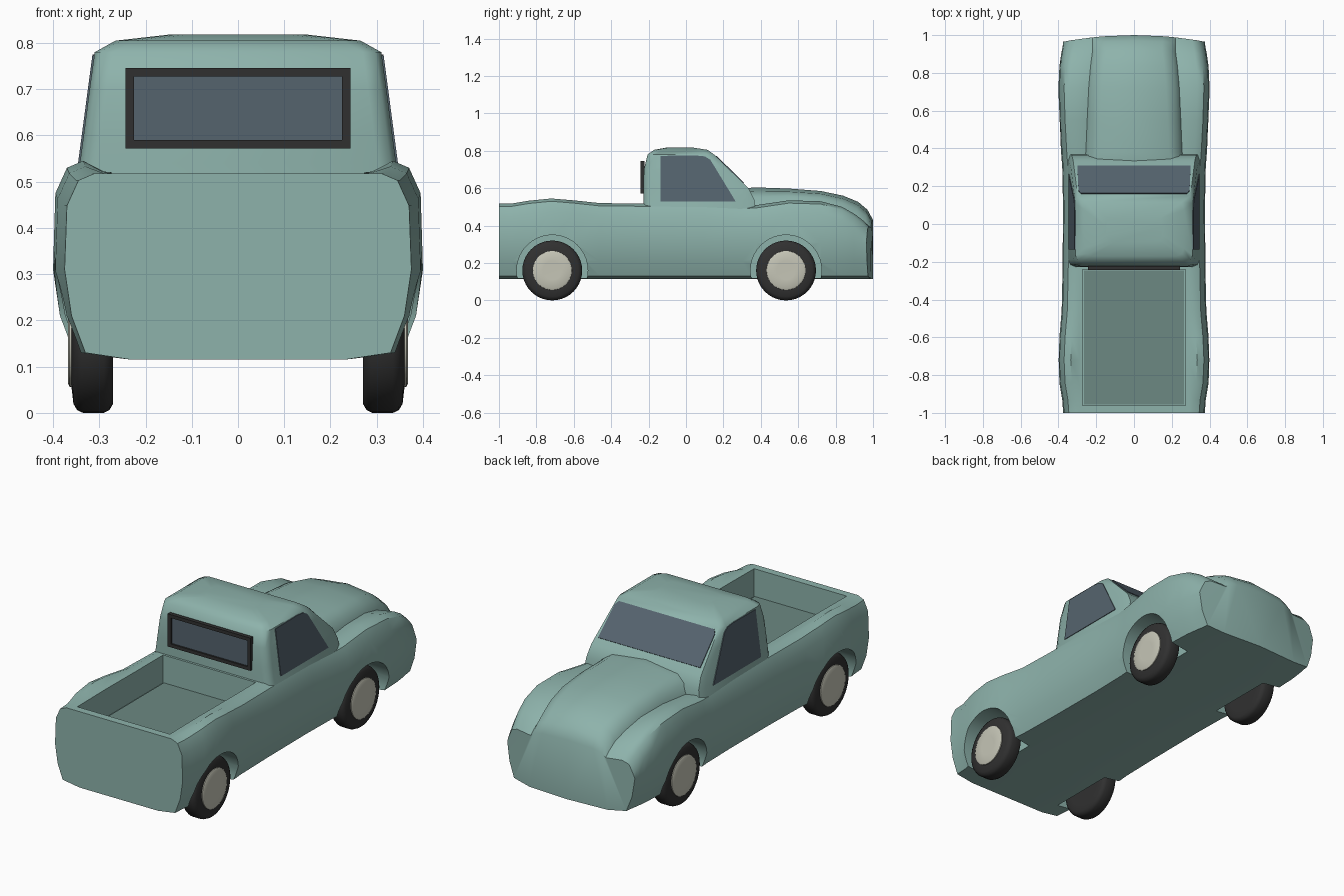
import bpy, bmesh, math
from mathutils import Vector

if "Cube" in bpy.data.objects:
    bpy.data.objects.remove(bpy.data.objects["Cube"])


def material(name, r, g, b):
    mat = bpy.data.materials.new(name)
    mat.use_nodes = True
    mat.diffuse_color = (r, g, b, 1)
    node = mat.node_tree.nodes["Principled BSDF"]
    node.inputs["Base Color"].default_value = (r, g, b, 1)
    node.inputs["Roughness"].default_value = 0.6
    return mat


PAINT = material("sage green paint", 0.27, 0.45, 0.41)
FLOOR = material("dark green bed", 0.15, 0.25, 0.225)
GLASS = material("blue grey glass", 0.09, 0.125, 0.155)
RUBBER = material("black rubber", 0.03, 0.03, 0.03)
HUB = material("cream hubcap", 0.56, 0.56, 0.47)


def finish(obj, angle=40):
    bpy.ops.object.select_all(action='DESELECT')
    obj.select_set(True)
    bpy.context.view_layer.objects.active = obj
    bpy.ops.object.shade_smooth_by_angle(angle=math.radians(angle))


def loft(name, rings, mat, strip_caps=False):
    """Skin a list of equal-length rings and close both ends."""
    bm = bmesh.new()
    loops = [[bm.verts.new(p) for p in ring] for ring in rings]
    n = len(loops[0])
    for a, b in zip(loops, loops[1:]):
        for i in range(n):
            j = (i + 1) % n
            bm.faces.new((a[i], a[j], b[j], b[i]))
    for end in (loops[0], loops[-1]):
        if not strip_caps:
            bm.faces.new(end)
            continue
        h = n // 2
        for s in (1, -1):
            for i in range(h // 2):
                bm.faces.new([end[s * k % n] for k in (i, i + 1, h - 1 - i, h - i)])
    bmesh.ops.recalc_face_normals(bm, faces=bm.faces)
    mesh = bpy.data.meshes.new(name)
    bm.to_mesh(mesh)
    bm.free()
    mesh.materials.append(mat)
    obj = bpy.data.objects.new(name, mesh)
    bpy.context.collection.objects.link(obj)
    return obj


def box(name, lo, hi, mat):
    (x, y, z), (X, Y, Z) = lo, hi
    ring = lambda h: [(x, y, h), (X, y, h), (X, Y, h), (x, Y, h)]
    return loft(name, [ring(z), ring(Z)], mat)


def plate(name, points, offset, mat):
    """Thin sheet standing off a surface."""
    off = Vector(offset)
    return loft(name, [[Vector(p) - off for p in points],
                       [Vector(p) + off for p in points]], mat)


def circle(x, y, z, r, n=40):
    return [(x, y + r * math.cos(t * math.tau / n), z + r * math.sin(t * math.tau / n))
            for t in range(n)]


# Body hull: y, half width, fender height, notch height, hood edge x, centre height
STATIONS = [
    (-1.0, .375, .518, .518, .27, .518),
    (-.93, .38, .518, .518, .27, .518),
    (-.84, .395, .533, .52, .27, .518),
    (-.72, .40, .545, .522, .27, .518),
    (-.6, .395, .535, .52, .27, .518),
    (-.46, .383, .52, .518, .27, .518),
    (-.23, .378, .518, .518, .27, .518),
    (.1, .376, .52, .52, .27, .53),
    (.3, .38, .505, .5, .25, .6),
    (.38, .386, .51, .5, .235, .604),
    (.55, .395, .535, .515, .228, .598),
    (.72, .40, .53, .51, .22, .585),
    (.84, .395, .5, .48, .21, .56),
    (.92, .386, .46, .445, .2, .527),
    (.97, .378, .425, .415, .2, .485),
    (1.0, .375, .395, .39, .2, .43),
]


def section(y, w, f, notch, c, top):
    half = [(0, .115), (.23, .115), (w - .045, .13), (w - .015, .21), (w, .31),
            (w - .005, f - .07), (w - .03, f - .015), (w - .065, f),
            (c + .02, notch), (c, (notch + top) / 2),
            (c - .05, top - .2 * (top - notch)), (0, top)]
    ring = half + [(-x, z) for x, z in half[-2:0:-1]]
    nose = max(0, (y - .8) / .2)
    return [(x, y - .25 * nose * x * x, z) for x, z in ring]


body = loft("body", [section(*s) for s in STATIONS], PAINT, strip_caps=True)

# Carve the wheel arches and the load bed
WHEELS = {"hood": .535, "bed": -.715}
AXLE = .16
cutters = [box("bed_cutter", (-.272, -.96, .37), (.272, -.24, .9), PAINT)]
for y in WHEELS.values():
    for s in (1, -1):
        cutters.append(loft("arch_cutter", [circle(s * .25, y, AXLE, .19),
                                            circle(s * .5, y, AXLE, .19)], PAINT))
bpy.context.view_layer.objects.active = body
for cutter in cutters:
    cutter.hide_render = True
    mod = body.modifiers.new("cut", 'BOOLEAN')
    mod.operation = 'DIFFERENCE'
    mod.solver = 'EXACT'
    mod.object = cutter
    bpy.ops.object.modifier_apply(modifier=mod.name)
for cutter in cutters:
    bpy.data.objects.remove(cutter)
finish(body)
box("bed_floor", (-.265, -.955, .368), (.265, -.245, .374), FLOOR)

# Cab: height, rear y, front y, half width
CAB = [(.48, -.228, .37, .352), (.54, -.228, .365, .342), (.6, -.228, .335, .334),
       (.7, -.225, .232, .321), (.78, -.205, .15, .31),
       (.805, -.17, .115, .265), (.818, -.1, .03, .15)]


def cab_ring(z, rear, front, w):
    half = [(w - .04, rear), (w - .012, rear + .012), (w, rear + .04),
            (w, front - .04), (w - .012, front)]
    return [(x, y, z) for x, y in half] + [(-x, y, z) for x, y in reversed(half)]


finish(loft("cab", [cab_ring(*c) for c in CAB], PAINT), 50)

# Windshield
slant = lambda y: .6 + (.335 - y) * .973
shield = [(.3, .307), (.294, .175), (.28, .16)]
outline = [(x, y, slant(y)) for x, y in shield]
outline += [(-x, y, z) for x, y, z in reversed(outline)]
plate("windshield", outline, (0, .003, .003), GLASS)

# Door windows
WINDOW = [(-.135, .53), (-.135, .773), (.05, .775), (.1, .77), (.13, .752), (.265, .53)]
for side, s in (("left", 1), ("right", -1)):
    pts = [(s * (.342 - (z - .54) * .133), y, z) for y, z in WINDOW]
    plate(side + "_door_window", pts, (s * .004, 0, 0), GLASS)

# Rear window and its frame
box("rear_window", (-.23, -.234, .585), (.23, -.222, .732), GLASS)
for name, z in (("lower", .572), ("upper", .728)):
    box(name + "_rear_window_frame", (-.243, -.243, z), (.243, -.222, z + .018), RUBBER)
for name, x in (("left", .225), ("right", -.243)):
    box(name + "_rear_window_frame", (x, -.243, .572), (x + .018, -.222, .746), RUBBER)

# Wheels: x and radius of each ring
TIRE = [(.272, .1), (.27, .14), (.278, .154), (.29, .16),
        (.335, .16), (.348, .154), (.356, .14), (.36, .105)]
CAP = [(.35, .106), (.364, .104), (.368, .096), (.367, .05)]
for end, y in WHEELS.items():
    for side, s in (("left", 1), ("right", -1)):
        for part, rows, mat in (("tire", TIRE, RUBBER), ("hubcap", CAP, HUB)):
            rings = [circle(s * x, y, AXLE, r) for x, r in rows]
            finish(loft(f"{end}_{side}_{part}", rings, mat))
